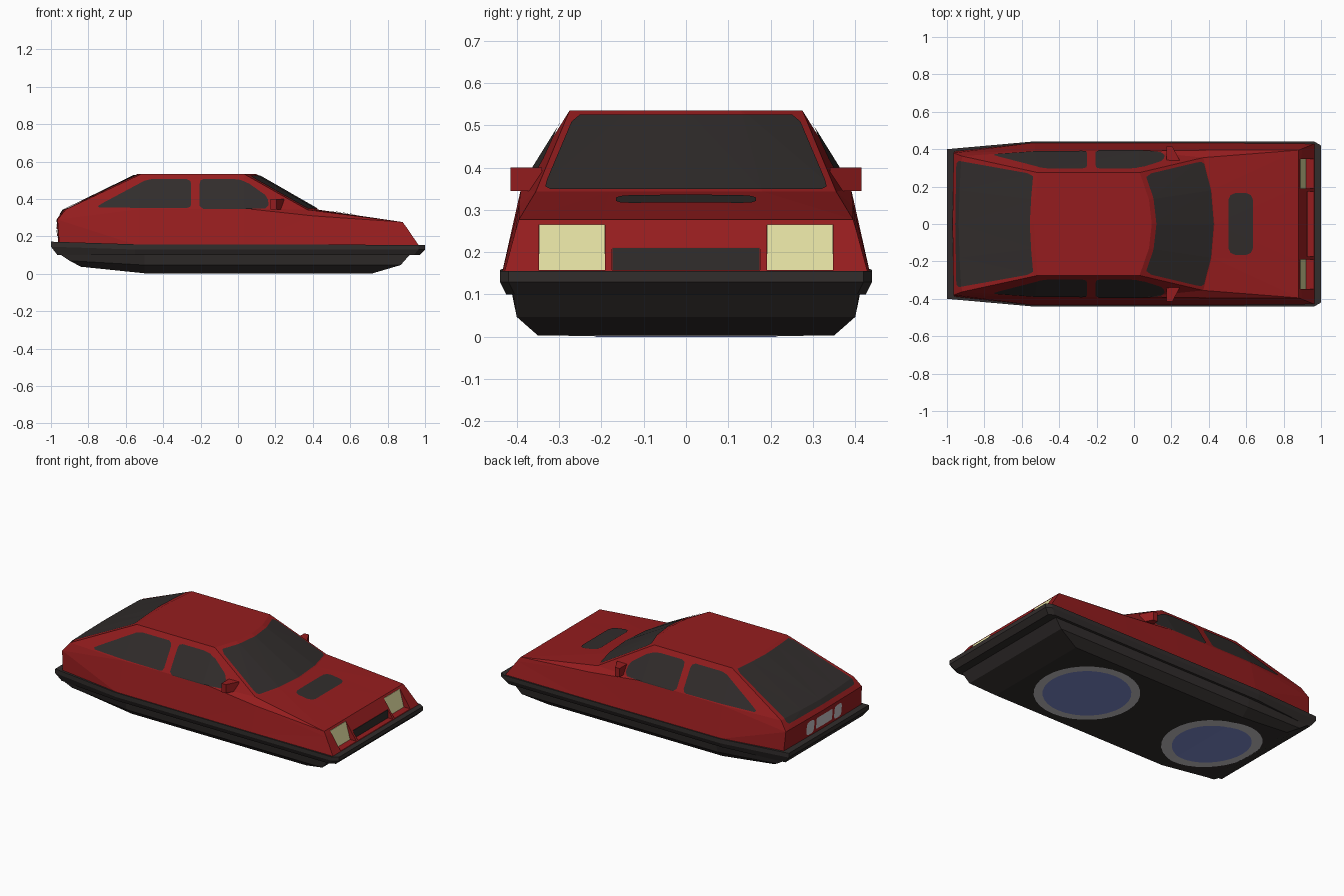
import bpy, bmesh, math
from mathutils import Vector

if "Cube" in bpy.data.objects:
    bpy.data.objects.remove(bpy.data.objects["Cube"])


def material(name, rgb):
    m = bpy.data.materials.new(name)
    m.diffuse_color = (*rgb, 1)
    m.use_nodes = True
    m.node_tree.nodes["Principled BSDF"].inputs["Base Color"].default_value = m.diffuse_color
    return m


RED = material("red_paint", (0.30, 0.012, 0.013))
DARK = material("dark_trim", (0.031, 0.026, 0.025))
YELLOW = material("pale_yellow", (0.76, 0.73, 0.36))
GREY = material("light_grey", (0.56, 0.54, 0.57))
BLUE = material("blue_glow", (0.21, 0.26, 0.62))


def finish(name, bm, mat, recalc=True):
    if recalc:
        bmesh.ops.recalc_face_normals(bm, faces=bm.faces[:])
    me = bpy.data.meshes.new(name)
    bm.to_mesh(me)
    bm.free()
    me.materials.append(mat)
    ob = bpy.data.objects.new(name, me)
    bpy.context.collection.objects.link(ob)
    return ob


def loft(name, half_rings, mat):
    """Stack half outlines (rear to front, +y side), mirrored in y, capped with strips."""
    bm = bmesh.new()
    rings, n = [], len(half_rings[0])
    for half in half_rings:
        pts = list(half) + [(x, -y, z) for x, y, z in reversed(half)]
        rings.append([bm.verts.new(p) for p in pts])
    m = 2 * n
    for a, b in zip(rings, rings[1:]):
        for i in range(m):
            j = (i + 1) % m
            bm.faces.new((a[i], a[j], b[j], b[i]))
    for r in (rings[0], rings[-1]):
        for i in range(n - 1):
            bm.faces.new((r[i], r[i + 1], r[m - 2 - i], r[m - 1 - i]))
    return finish(name, bm, mat)


def prism(name, pts, axis, lo, hi, mat):
    """Extrude a 2D outline along an axis (1: points are x,z; 2: points are x,y)."""
    bm = bmesh.new()
    ends = []
    for d in (lo, hi):
        ends.append([bm.verts.new((p, d, q) if axis == 1 else (p, q, d)) for p, q in pts])
    bm.faces.new(ends[0])
    bm.faces.new(ends[1])
    n = len(pts)
    for i in range(n):
        j = (i + 1) % n
        bm.faces.new((ends[0][i], ends[0][j], ends[1][j], ends[1][i]))
    return finish(name, bm, mat)


def decal(name, source, axis, sign, outline, mat, lift=0.004, facing=0.2):
    """Copy the part of a surface inside a convex outline and lift it slightly."""
    bm = bmesh.new()
    bm.from_mesh(source.data)
    bm.normal_update()
    away = [f for f in bm.faces if f.normal[axis] * sign < facing]
    bmesh.ops.delete(bm, geom=away, context='FACES')
    u, v = [k for k in range(3) if k != axis]
    cu = sum(p[0] for p in outline) / len(outline)
    cv = sum(p[1] for p in outline) / len(outline)
    for a, b in zip(outline, outline[1:] + outline[:1]):
        nu, nv = b[1] - a[1], a[0] - b[0]
        if nu * (cu - a[0]) + nv * (cv - a[1]) > 0:
            nu, nv = -nu, -nv
        co, no = Vector((0, 0, 0)), Vector((0, 0, 0))
        co[u], co[v], no[u], no[v] = a[0], a[1], nu, nv
        bmesh.ops.bisect_plane(bm, geom=bm.verts[:] + bm.edges[:] + bm.faces[:],
                               plane_co=co, plane_no=no.normalized(), clear_outer=True)
    bm.normal_update()
    for vert, nrm in [(w, w.normal.copy()) for w in bm.verts]:
        vert.co += nrm * lift
    return finish(name, bm, mat, recalc=False)


def rounded(u0, u1, v0, v1, r):
    k = 0.3 * r
    return [(u0 + r, v0), (u1 - r, v0), (u1 - k, v0 + k), (u1, v0 + r), (u1, v1 - r), (u1 - k, v1 - k),
            (u1 - r, v1), (u0 + r, v1), (u0 + k, v1 - k), (u0, v1 - r), (u0, v0 + r), (u0 + k, v0 + k)]


# Body shell: half sections of sill, belt, top edge, middle, centre, floor centre
sections = [
    [(.968, .43, .15), (.9, .403, .25), (.88, .395, .277), (.88, .2, .277), (.88, 0, .277), (.968, 0, .15)],
    [(.40, .435, .15), (.40, .395, .31), (.37, .355, .343), (.415, .18, .343), (.43, 0, .343), (.40, 0, .15)],
    [(.03, .435, .15), (.03, .39, .35), (.03, .275, .535), (.08, .13, .535), (.095, 0, .535), (.03, 0, .15)],
    [(-.53, .435, .15), (-.53, .39, .345), (-.515, .275, .535), (-.528, .13, .535), (-.535, 0, .535), (-.53, 0, .15)],
    [(-.955, .39, .15), (-.965, .38, .29), (-.92, .363, .345), (-.93, .18, .342), (-.935, 0, .34), (-.96, 0, .15)],
]
bm = bmesh.new()
rows = [[bm.verts.new(p) for p in s] for s in sections]
for a, b in zip(rows, rows[1:]):
    for i in range(6):
        if i != 4:
            j = (i + 1) % 6
            bm.faces.new((a[i], a[j], b[j], b[i]))
bm.faces.new(rows[0])
tail = rows[-1]
lip = bm.verts.new((-.97, 0, .29))
bm.faces.new((tail[0], tail[1], lip, tail[5]))
bm.faces.new((tail[1], tail[2], tail[3], tail[4], lip))
bmesh.ops.triangulate(bm, faces=bm.faces[:])
bmesh.ops.mirror(bm, geom=bm.verts[:] + bm.edges[:] + bm.faces[:], axis='Y', merge_dist=1e-4)
bmesh.ops.remove_doubles(bm, verts=bm.verts[:], dist=1e-4)
body = finish("body_shell", bm, RED)

# Windows, bonnet vent and rear plates, cut from the body surface
rear_window = [(-.75, .36), (-.72, .378), (-.50, .496), (-.46, .505), (-.275, .505), (-.255, .495),
               (-.25, .475), (-.25, .37), (-.257, .355), (-.275, .35), (-.74, .352)]
front_window = [(-.205, .48), (-.2, .498), (-.18, .506), (-.03, .506), (.015, .5), (.06, .48),
                (.145, .42), (.16, .395), (.163, .365), (.145, .345), (-.185, .345), (-.205, .36)]
for s, side in ((1, "left"), (-1, "right")):
    decal("rear_window_" + side, body, 1, s, rear_window, DARK)
    decal("front_window_" + side, body, 1, s, front_window, DARK)
screen = [(-.32, .346), (.32, .346), (.332, .352), (.328, .368), (.27, .505), (.25, .522),
          (-.25, .522), (-.27, .505), (-.328, .368), (-.332, .352)]
decal("windscreen", body, 0, 1, screen, DARK)
back_glass = [(-.325, .315), (.325, .315), (.338, .33), (.335, .345), (.272, .51), (.255, .525),
              (-.255, .525), (-.272, .51), (-.335, .345), (-.338, .33)]
decal("rear_glass", body, 0, -1, back_glass, DARK)
decal("bonnet_vent", body, 2, 1, rounded(.505, .635, -.165, .165, .035), DARK)
decal("rear_plate", body, 0, -1, rounded(-.08, .08, .195, .265, .008), GREY)
for s, side in ((1, "left"), (-1, "right")):
    y0, y1 = sorted((s * .10, s * .175))
    decal("rear_lamp_" + side, body, 0, -1, rounded(y0, y1, .185, .27, .02), GREY)

# Headlight and grille recesses cut into the nose
cutters = [prism("grille_cutter", [(.925, .158), (.925, .211), (1.1, .211), (1.1, .158)], 1, -.175, .175, RED)]
lamp = [(.885, .266), (.915, .158), (1.1, .158), (1.1, .266)]
for s in (1, -1):
    y0, y1 = sorted((s * .19, s * .348))
    cutters.append(prism("lamp_cutter", lamp, 1, y0, y1, RED))
for c in cutters:
    c.hide_render = True
    mod = body.modifiers.new("recess", 'BOOLEAN')
    mod.operation, mod.object, mod.solver = 'DIFFERENCE', c, 'EXACT'
bpy.context.view_layer.update()
graph = bpy.context.evaluated_depsgraph_get()
cut_mesh = bpy.data.meshes.new_from_object(body.evaluated_get(graph))
body.modifiers.clear()
body.data = cut_mesh
for c in cutters:
    bpy.data.objects.remove(c)

# Headlights, grille and door mirrors
prism("grille", [(.92, .156), (.92, .21), (.928, .21), (.928, .156)], 1, -.174, .174, DARK)
for s, side in ((1, "left"), (-1, "right")):
    y0, y1 = sorted((s * .191, s * .347))
    prism("headlight_" + side, [(.882, .265), (.912, .156), (.919, .156), (.889, .265)], 1, y0, y1, YELLOW)
    prism("door_mirror_" + side, [(.175, s * .34), (.245, s * .34), (.205, s * .415), (.175, s * .415)],
          2, .345, .40, RED)

# Bumper band around the whole car
loft("bumper_band", [
    [(-1, .40, .172), (-.55, .44, .158), (.965, .44, .155), (1, .42, .155)],
    [(-1, .40, .145), (-.55, .44, .13), (.965, .44, .13), (1, .42, .13)],
    [(-.965, .385, .10), (-.55, .425, .10), (.94, .425, .10), (.97, .405, .10)]], DARK)

# Lower hull
hull = loft("lower_hull", [
    [(-.96, .39, .11), (-.5, .413, .11), (.925, .41, .11)],
    [(-.90, .375, .07), (-.5, .40, .047), (.87, .40, .047)],
    [(-.84, .335, .038), (-.5, .35, .003), (.72, .35, .003)]], DARK)


def circle(cx, r):
    return [(cx + r * math.cos(math.tau * i / 32), r * math.sin(math.tau * i / 32)) for i in range(32)]


# Hover discs on the underside
for where, x, outer, inner in (("front", .345, .30, .25), ("rear", -.57, .285, .225)):
    decal("hover_ring_" + where, hull, 2, -1, circle(x, outer), GREY, .0015, .8)
    decal("hover_disc_" + where, hull, 2, -1, circle(x, inner), BLUE, .003, .8)
